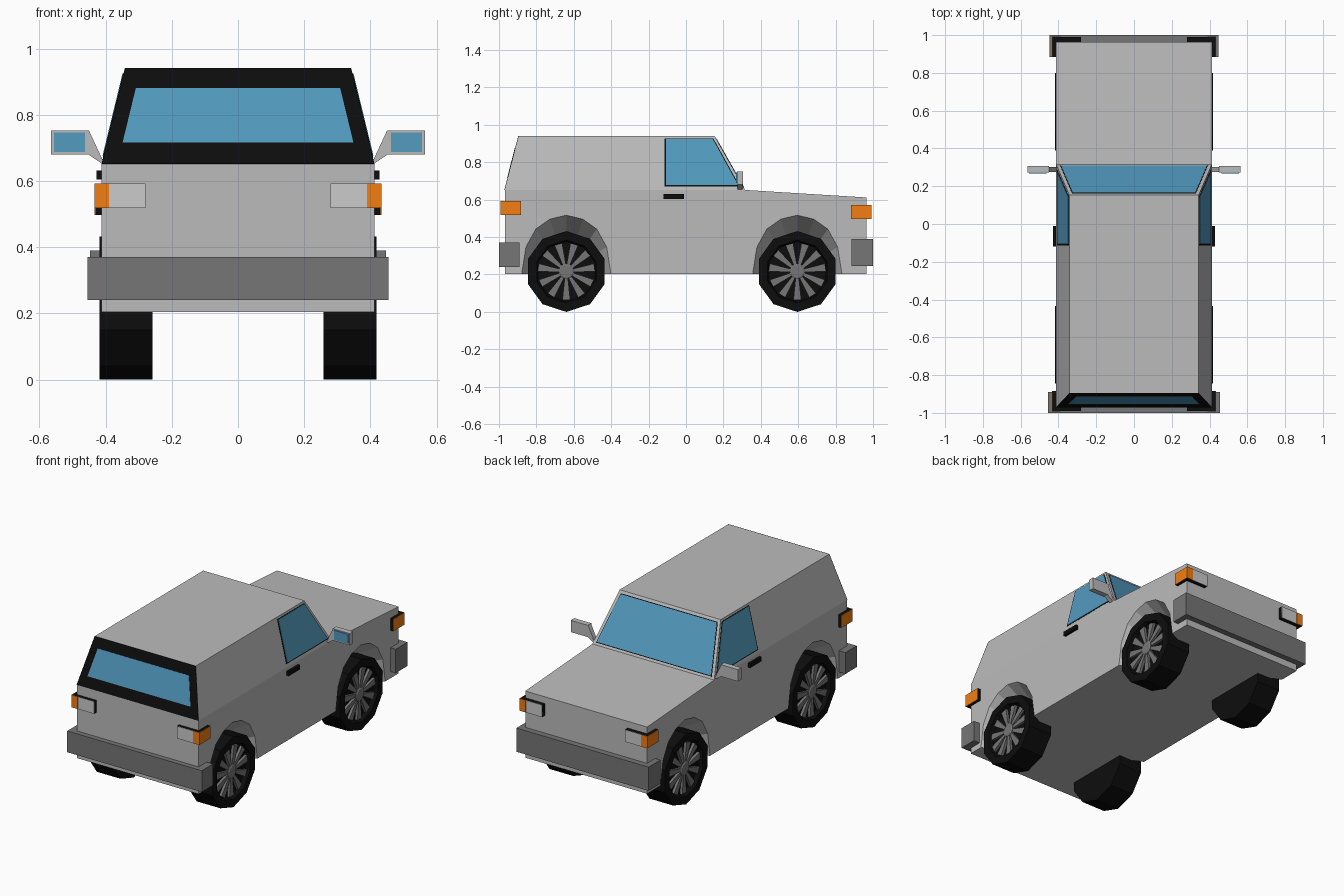
import bpy, bmesh, math
from mathutils import Vector

if "Cube" in bpy.data.objects:
    bpy.data.objects.remove(bpy.data.objects["Cube"])


def material(name, rgb):
    m = bpy.data.materials.new(name)
    m.diffuse_color = (*rgb, 1)
    m.use_nodes = True
    m.node_tree.nodes["Principled BSDF"].inputs["Base Color"].default_value = m.diffuse_color
    return m


PAINT = material("body_grey", (0.5, 0.5, 0.5))
BLACK = material("black_trim", (0.004, 0.004, 0.004))
DARK = material("dark_grey", (0.18, 0.18, 0.18))
GLASS = material("glass", (0.085, 0.325, 0.52))
ORANGE = material("orange_lens", (0.9, 0.21, 0.006))
CLEAR = material("clear_lens", (0.78, 0.78, 0.78))


def loft(name, rings, mat=PAINT):
    """Skin consecutive rings of points and cap both ends."""
    bm = bmesh.new()
    loops = [[bm.verts.new(p) for p in r] for r in rings]
    n = len(loops[0])
    for a, b in zip(loops, loops[1:]):
        for i in range(n):
            j = (i + 1) % n
            bm.faces.new((a[i], a[j], b[j], b[i]))
    bm.faces.new(loops[0])
    bm.faces.new(loops[-1])
    bmesh.ops.recalc_face_normals(bm, faces=bm.faces)
    me = bpy.data.meshes.new(name)
    bm.to_mesh(me)
    bm.free()
    ob = bpy.data.objects.new(name, me)
    bpy.context.collection.objects.link(ob)
    me.materials.append(mat)
    return ob


def box(name, xs, ys, zs, mat=PAINT):
    return loft(name, [[(xs[0], ys[0], z), (xs[1], ys[0], z),
                        (xs[1], ys[1], z), (xs[0], ys[1], z)] for z in zs], mat)


def panel(name, pts, out, height, mat):
    """Thin slab lying on a flat face; out is a rough outward direction."""
    pts = [Vector(p) for p in pts]
    n = (pts[1] - pts[0]).cross(pts[2] - pts[1]).normalized()
    if n.dot(Vector(out)) < 0:
        n = -n
    return loft(name, [[p - n * 0.004 for p in pts], [p + n * height for p in pts]], mat)


W, TOP_W, BELT, ROOF = 0.412, 0.342, 0.652, 0.94
SILL, WHEEL_Z, SCREEN_Y = 0.204, 0.216, 0.316
AXLES = {"rear": -0.64, "front": 0.595}
SIDES = {"right": 1, "left": -1}

# Lower body: extruded side profile
profile = [(-0.969, SILL), (-0.969, BELT), (SCREEN_Y, BELT), (0.964, 0.612), (0.964, SILL)]
body = loft("lower_body", [[(x, y, z) for y, z in profile] for x in (-W, W)])

# Cabin: tapered box
loft("cabin", [[(-w, y0, z), (w, y0, z), (w, y1, z), (-w, y1, z)]
               for w, y0, y1, z in ((W, -0.969, SCREEN_Y, BELT), (TOP_W, -0.895, 0.153, ROOF))])

# Tapered wheel arches cut from the body
half = [(0.238, 0.1), (0.238, 0.207), (0.216, 0.347), (0.163, 0.443), (0.088, 0.496)]
arch = half + [(0, 0.517)] + [(-y, z) for y, z in reversed(half)]
bpy.context.view_layer.objects.active = body
for yc in AXLES.values():
    for s in SIDES.values():
        rings = [[(s * x, yc + y * k, WHEEL_Z + (z - WHEEL_Z) * k) for y, z in arch]
                 for x, k in ((0.265, 0.7), (W, 1), (0.5, 1))]
        cutter = loft("arch_cutter", rings)
        cutter.hide_render = True
        mod = body.modifiers.new("arch", "BOOLEAN")
        mod.operation, mod.solver, mod.object = "DIFFERENCE", "EXACT", cutter
        bpy.ops.object.modifier_apply(modifier=mod.name)
        bpy.data.objects.remove(cutter)


# Windscreen and rear window, placed by height fraction on the sloped cabin ends
def end_quad(y0, y1, v0, v1, margin):
    pts = []
    for v, signs in ((v0, (-1, 1)), (v1, (1, -1))):
        w = W + (TOP_W - W) * v - margin
        pts += [(s * w, y0 + (y1 - y0) * v, BELT + (ROOF - BELT) * v) for s in signs]
    return pts


panel("windscreen_seal", end_quad(SCREEN_Y, 0.153, 0.04, 0.95, 0.018), (0, 1, 0), 0.001, BLACK)
panel("windscreen", end_quad(SCREEN_Y, 0.153, 0.055, 0.935, 0.022), (0, 1, 0), 0.003, GLASS)
panel("rear_window_frame", end_quad(-0.969, -0.895, 0, 1, 0), (0, -1, 0), 0.002, BLACK)
panel("rear_window", end_quad(-0.969, -0.895, 0.22, 0.79, 0.048), (0, -1, 0), 0.004, GLASS)


def ngon(x, yc, r, n=10):
    return [(x, yc + r * math.sin(2 * math.pi * i / n),
             WHEEL_Z + r * math.cos(2 * math.pi * i / n)) for i in range(n)]


for side, s in SIDES.items():
    # Side window on the sloped cabin wall
    def wall(pts):
        return [(s * (W + (TOP_W - W) * (z - BELT) / (ROOF - BELT)), y, z) for y, z in pts]
    panel(side + "_window_seal", wall([(-0.115, 0.671), (-0.115, 0.928), (0.146, 0.928), (0.288, 0.671)]),
          (s, 0, 0), 0.001, BLACK)
    panel(side + "_window", wall([(-0.107, 0.677), (-0.107, 0.924), (0.143, 0.924), (0.279, 0.677)]),
          (s, 0, 0), 0.003, GLASS)

    # Door handle
    box(side + "_door_handle", (s * 0.4, s * 0.428), (-0.12, -0.01), (0.605, 0.631), BLACK)

    # Wing mirror with arm and glass
    box(side + "_mirror", (s * 0.45, s * 0.565), (0.272, 0.306), (0.68, 0.752))
    loft(side + "_mirror_arm", [[(s * x, y, z) for x, z in
         ((0.405, 0.655), (0.45, 0.752), (0.452, 0.68), (0.415, 0.655))] for y in (0.275, 0.303)])
    box(side + "_mirror_glass", (s * 0.462, s * 0.556), (0.268, 0.28), (0.688, 0.746), GLASS)

    # Wheels: ten-sided tyre with recessed spokes and hub
    for end, yc in AXLES.items():
        name = f"{end}_{side}_"
        loft(name + "tyre", [ngon(s * x, yc, r) for x, r in
             ((0.258, 0.216), (0.418, 0.216), (0.418, 0.168), (0.39, 0.16))], BLACK)
        loft(name + "hub", [ngon(s * x, yc, r) for x, r in
             ((0.385, 0.042), (0.408, 0.042), (0.413, 0.034))], DARK)
        for i in range(11):
            a = 2 * math.pi * (i + 0.5) / 11
            c, d = math.cos(a), math.sin(a)
            loft(name + "spoke", [[(s * x, yc + r * d + t * c, WHEEL_Z + r * c - t * d)
                 for r, t in ((0.03, -0.008), (0.152, -0.021), (0.152, 0.021), (0.03, 0.008))]
                 for x in (0.385, 0.406)], DARK)

    # Corner lamps: black housing, clear lens and wrap-around orange lens
    for end, e, zs in (("rear", -1, (0.518, 0.593)), ("front", 1, (0.497, 0.571))):
        name = f"{end}_{side}_lamp_"
        for part, xs, ys, mat in (
                ("housing", (0.28, 0.431), (0.883, 0.989), BLACK),
                ("clear_lens", (0.28, 0.39), (0.988, 0.991), CLEAR),
                ("orange_end", (0.39, 0.433), (0.988, 0.992), ORANGE),
                ("orange_side", (0.43, 0.433), (0.883, 0.989), ORANGE)):
            box(name + part, [s * x for x in xs], [e * y for y in ys], zs, mat)

# Bumpers wrapping the body ends
box("rear_bumper", (-0.455, 0.455), (-1.0, -0.89), (0.24, 0.37), DARK)
box("front_bumper", (-0.447, 0.447), (0.885, 1.0), (0.245, 0.39), DARK)
